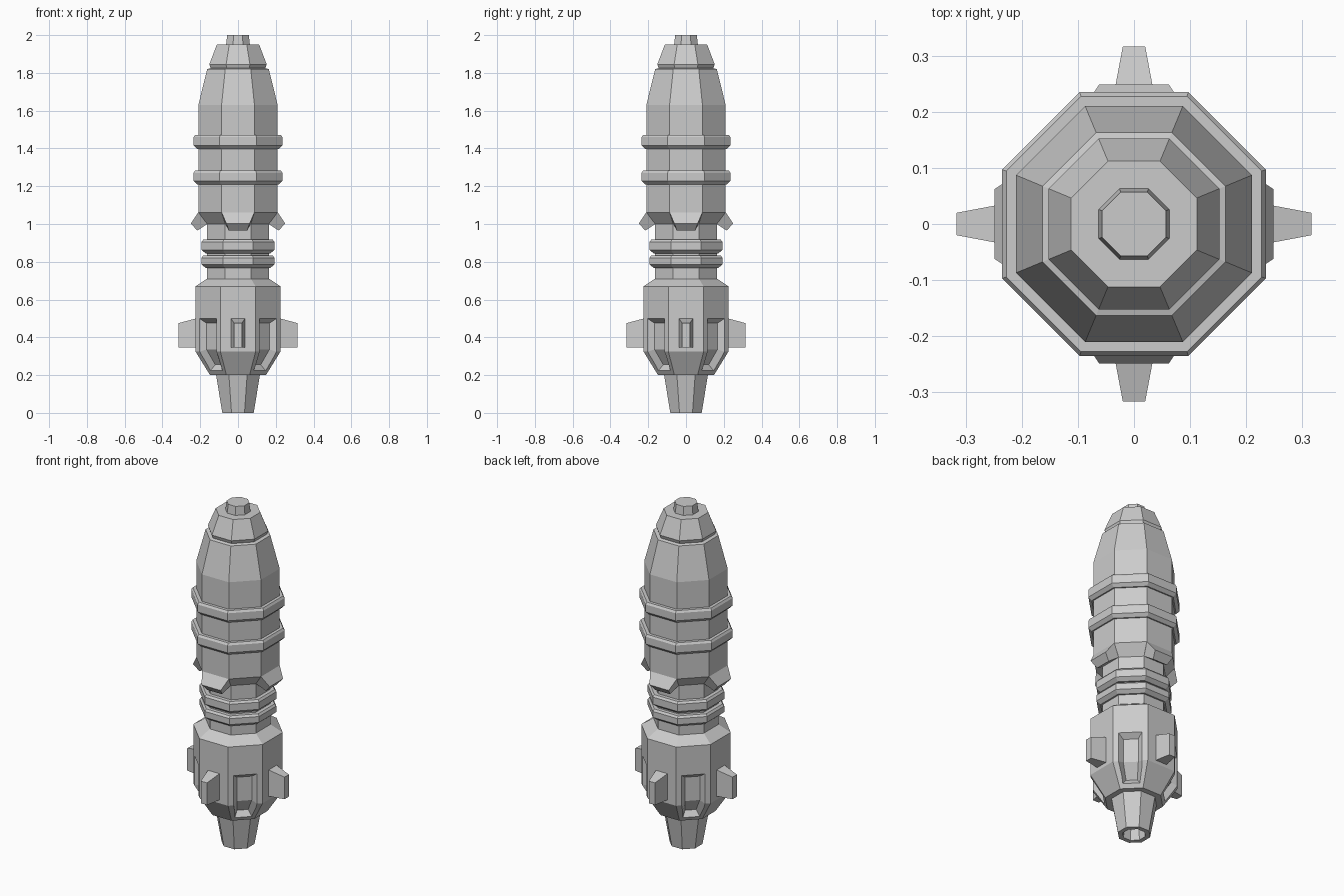
import bpy
from math import cos, sin, pi, radians

if "Cube" in bpy.data.objects:
    bpy.data.objects.remove(bpy.data.objects["Cube"])

APOTHEM = 1 / cos(pi / 8)


def make(name, verts, faces):
    mesh = bpy.data.meshes.new(name)
    mesh.from_pydata(verts, [], faces)
    obj = bpy.data.objects.new(name, mesh)
    bpy.context.collection.objects.link(obj)
    bpy.context.view_layer.objects.active = obj
    obj.select_set(True)
    bpy.ops.object.mode_set(mode='EDIT')
    bpy.ops.mesh.select_all(action='SELECT')
    bpy.ops.mesh.normals_make_consistent(inside=False)
    bpy.ops.object.mode_set(mode='OBJECT')
    obj.select_set(False)
    return obj


def lathe(name, profile):
    """Octagonal solid from (apothem, z) points, with flats facing x and y."""
    verts, faces = [], []
    for r, z in profile:
        for k in range(8):
            a = pi / 8 + k * pi / 4
            verts.append((r * APOTHEM * cos(a), r * APOTHEM * sin(a), z))
    for i in range(len(profile) - 1):
        for k in range(8):
            n = (k + 1) % 8
            faces.append((i * 8 + k, i * 8 + n, i * 8 + 8 + n, i * 8 + 8 + k))
    last = len(profile) * 8 - 8
    faces += [tuple(range(8))[::-1], tuple(range(last, last + 8))]
    return make(name, verts, faces)


def place(points, angle):
    """Turn (radial, sideways, z) points about the z axis."""
    c, s = cos(angle), sin(angle)
    return [(r * c - t * s, r * s + t * c, z) for r, t, z in points]


def block(name, base, end, angle):
    """Tapered block between two pairs of (radial, half width, z) edges."""
    pts = []
    for (r0, w0, z0), (r1, w1, z1) in (base, end):
        pts += [(r0, -w0, z0), (r0, w0, z0), (r1, w1, z1), (r1, -w1, z1)]
    faces = [(3, 2, 1, 0), (4, 5, 6, 7)]
    faces += [(k, (k + 1) % 4, (k + 1) % 4 + 4, k + 4) for k in range(4)]
    return make(name, place(pts, angle), faces)


def ring(r, out, top, bottom):
    """Profile of a bevelled band around a wall of apothem r, going up."""
    return [(r, bottom), (r + 0.3 * out, bottom), (r + out, bottom + 0.018),
            (r + out, top - 0.012), (r + 0.7 * out, top), (r, top)]


# Nozzle with a hollow end
lathe("nozzle", [(0.05, 0.09), (0.058, 0), (0.083, 0), (0.116, 0.2)])

# Lower body
body = lathe("lower_body", [(0.148, 0.2), (0.225, 0.325), (0.225, 0.67), (0.165, 0.71)])

# Recesses in the diagonal faces
floor = [(0.195, 0.04, 0.475), (0.195, 0.04, 0.335), (0.14, 0.03, 0.255)]
rim = [(0.225, 0.063, 0.5), (0.225, 0.063, 0.325), (0.163, 0.046, 0.222)]
outer = [tuple(b + 0.6 * (b - a) for a, b in zip(f, q)) for f, q in zip(floor, rim)]
for i in range(4):
    pts = []
    for edge in (floor, outer):
        pts += [(r, -w, z) for r, w, z in edge] + [(r, w, z) for r, w, z in edge[::-1]]
    faces = [(0, 1, 4, 5), (1, 2, 3, 4), (6, 11, 10, 7), (7, 10, 9, 8)]
    faces += [(k, (k + 1) % 6, (k + 1) % 6 + 6, k + 6) for k in range(6)]
    cutter = make("recess_cutter", place(pts, radians(45 + 90 * i)), faces)
    cutter.hide_render = True
    mod = body.modifiers.new("recess", 'BOOLEAN')
    mod.operation = 'DIFFERENCE'
    mod.solver = 'EXACT'
    mod.object = cutter
    bpy.context.view_layer.objects.active = body
    bpy.ops.object.modifier_apply(modifier=mod.name)
    bpy.data.objects.remove(cutter)

# Neck with two bands
lathe("neck", [(0.163, 0.71)] + ring(0.163, 0.03, 0.833, 0.768)
      + ring(0.163, 0.03, 0.917, 0.845) + [(0.163, 1.0)])

# Upper body with two bands
lathe("upper_body", [(0.163, 1.0), (0.21, 1.062)] + ring(0.21, 0.025, 1.283, 1.21)
      + ring(0.21, 0.025, 1.472, 1.398) + [(0.21, 1.63), (0.163, 1.82), (0.145, 1.825)])

# Nose and tip
lathe("nose", [(0.145, 1.825), (0.152, 1.845), (0.112, 1.95)])
lathe("tip", [(0.063, 1.95), (0.057, 2.0)])

# Fins on the lower body and flaps under the upper body
for i in range(4):
    a = i * pi / 2
    block("fin", ((0.21, 0.04, 0.345), (0.21, 0.04, 0.503)),
          ((0.316, 0.02, 0.345), (0.316, 0.02, 0.475)), a)
    block("flap", ((0.163, 0.067, 1.0), (0.21, 0.087, 1.062)),
          ((0.216, 0.048, 0.965), (0.249, 0.062, 1.003)), a)
